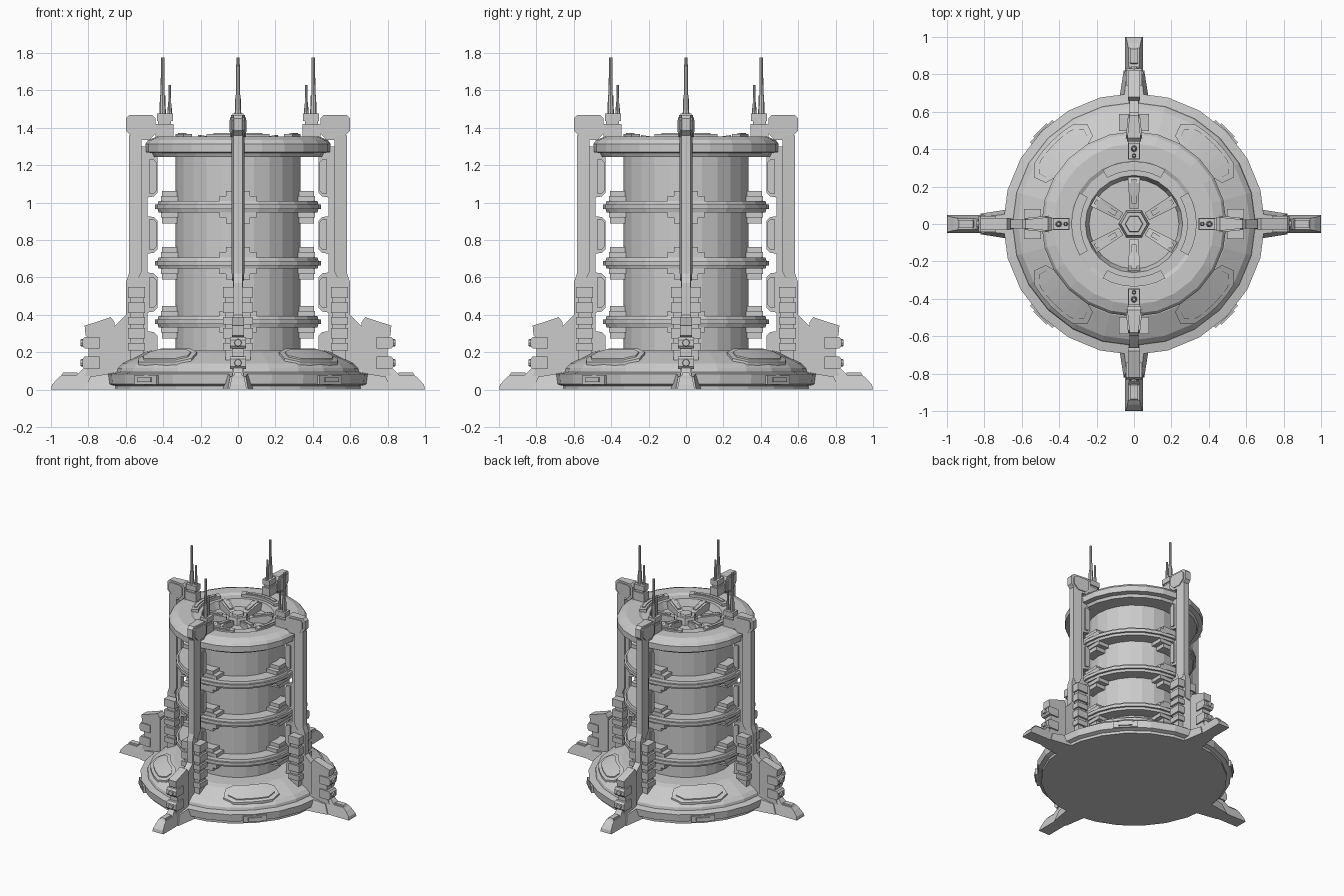
import bpy, bmesh
from math import sin, cos, pi, radians
from mathutils import Matrix

if "Cube" in bpy.data.objects:
    bpy.data.objects.remove(bpy.data.objects["Cube"])

SIDES = 24


def finish(name, bm, angles=(0,)):
    """Turn a bmesh into one object per angle (degrees about z), sharing the mesh."""
    bmesh.ops.recalc_face_normals(bm, faces=bm.faces)
    me = bpy.data.meshes.new(name)
    bm.to_mesh(me)
    bm.free()
    for a in angles:
        ob = bpy.data.objects.new(name, me)
        ob.rotation_euler[2] = radians(a)
        bpy.context.collection.objects.link(ob)


def lathe(name, profile, closed=False):
    """Revolve (r, z) points; open profiles get flat caps at both ends."""
    bm = bmesh.new()
    rings = [[bm.verts.new((r * cos(2 * pi * i / SIDES), r * sin(2 * pi * i / SIDES), z))
              for i in range(SIDES)] for r, z in profile]
    pairs = list(zip(rings, rings[1:] + rings[:1]))
    for a, b in (pairs if closed else pairs[:-1]):
        for i in range(SIDES):
            j = (i + 1) % SIDES
            bm.faces.new((a[i], a[j], b[j], b[i]))
    if not closed:
        bm.faces.new(rings[0])
        bm.faces.new(rings[-1])
    finish(name, bm)


def add_plate(bm, pts, half):
    """Radial plate from an (r, z) outline; half is a width or a function of (r, z)."""
    h = half if callable(half) else (lambda r, z: half)
    a = [bm.verts.new((r, -h(r, z), z)) for r, z in pts]
    b = [bm.verts.new((r, h(r, z), z)) for r, z in pts]
    bm.faces.new(a)
    bm.faces.new(b)
    for i in range(len(pts)):
        j = (i + 1) % len(pts)
        bm.faces.new((a[i], a[j], b[j], b[i]))


def add_box(bm, r0, r1, half, z0, z1):
    add_plate(bm, [(r0, z0), (r1, z0), (r1, z1), (r0, z1)], half)


def add_cyl(bm, loc, rad, rad2, depth, axis='Z', seg=8):
    m = Matrix.Translation(loc)
    if axis == 'X':
        m = m @ Matrix.Rotation(pi / 2, 4, 'Y')
    bmesh.ops.create_cone(bm, cap_ends=True, segments=seg, radius1=rad, radius2=rad2,
                          depth=depth, matrix=m)


def add_arc(bm, r0, r1, span, zb, zt, steps=6, corner=0.0):
    """Curved slab centred on +x; zb and zt give heights as functions of radius."""
    secs = []
    for i in range(steps + 1):
        t = radians(span) * (2 * i / steps - 1)
        c = corner if i in (0, steps) else 0
        a, b = r0 + c, r1 - c
        secs.append([bm.verts.new((r * cos(t), r * sin(t), z)) for r, z in
                     ((a, zb(a)), (b, zb(b)), (b, zt(b)), (a, zt(a)))])
    for s, e in zip(secs, secs[1:]):
        for k in range(4):
            m = (k + 1) % 4
            bm.faces.new((s[k], s[m], e[m], e[k]))
    bm.faces.new(secs[0])
    bm.faces.new(secs[-1])


AXES = (0, 90, 180, 270)
DIAG = (45, 135, 225, 315)
RING_Z = (0.363, 0.677, 0.978)

# Base, drum and top cap
lathe("base", [(0.665, 0), (0.665, 0.02), (0.695, 0.03), (0.70, 0.085), (0.65, 0.095),
               (0.645, 0.115), (0.62, 0.14), (0.50, 0.20), (0.46, 0.21), (0.33, 0.21)])
lathe("drum", [(0.335, 0.2), (0.335, 1.26)])
lathe("top_cap", [(0.33, 1.245), (0.45, 1.245), (0.46, 1.265), (0.495, 1.27), (0.495, 1.315),
                  (0.48, 1.335), (0.43, 1.355), (0.34, 1.355), (0.32, 1.345), (0.26, 1.345),
                  (0.24, 1.29)])

# Rings around the drum, with a grooved edge
for z in RING_Z:
    lathe("drum_ring", [(0.33, z - .03), (0.425, z - .03), (0.43, z - .012), (0.445, z - .012),
                        (0.445, z + .012), (0.43, z + .012), (0.425, z + .03), (0.33, z + .03)],
          closed=True)

# Clamps holding the rings
bm = bmesh.new()
for z in RING_Z:
    add_box(bm, 0.32, 0.405, 0.065, z - 0.088, z + 0.085)
    add_box(bm, 0.32, 0.412, 0.10, z - 0.058, z + 0.058)
finish("ring_clamps", bm, AXES)

# Top hatch: hub, six spokes, arc ridges
bm = bmesh.new()
add_cyl(bm, (0, 0, 1.31), 0.085, 0.07, 0.06, seg=6)
add_cyl(bm, (0, 0, 1.345), 0.05, 0.045, 0.02, seg=6)
finish("hatch_hub", bm, (30,))
bm = bmesh.new()
add_plate(bm, [(0.08, 1.28), (0.25, 1.28), (0.25, 1.345), (0.22, 1.355), (0.08, 1.325)],
          lambda r, z: 0.018 + 0.06 * r)
add_plate(bm, [(0.11, 1.32), (0.24, 1.34), (0.24, 1.362), (0.11, 1.342)], 0.013)
finish("hatch_spoke", bm, range(30, 390, 60))
bm = bmesh.new()
add_arc(bm, 0.285, 0.335, 30, lambda r: 1.33, lambda r: 1.366)
add_arc(bm, 0.30, 0.322, 24, lambda r: 1.36, lambda r: 1.373)
finish("hatch_ridge", bm, AXES)

# Raised panels on the base slope and slots in the rim
slope = lambda r: 0.45 - 0.5 * r
bm = bmesh.new()
add_arc(bm, 0.485, 0.625, 20, lambda r: slope(r) - 0.03, lambda r: slope(r) + 0.012, 6, 0.035)
add_arc(bm, 0.505, 0.605, 17, lambda r: slope(r), lambda r: slope(r) + 0.02, 6, 0.03)
finish("base_panel", bm, DIAG)
bm = bmesh.new()
add_box(bm, 0.66, 0.703, 0.085, 0.028, 0.076)
add_box(bm, 0.66, 0.712, 0.05, 0.04, 0.064)
finish("rim_slot", bm, DIAG)

# Pillar web, notched where it passes each ring
outline = [(0.54, 0.15), (0.54, 1.30), (0.43, 1.30)]
for z in reversed(RING_Z):
    outline += [(0.43, z + .075), (0.45, z + .055), (0.485, z + .05),
                (0.485, z - .05), (0.45, z - .055), (0.43, z - .075)]
outline += [(0.43, 0.15)]
bm = bmesh.new()
add_plate(bm, outline, 0.018)
for z0, z1 in ((1.05, 1.23), (0.75, 0.91), (0.44, 0.60)):
    add_plate(bm, [(.435, z0 + .015), (.45, z0), (.475, z0), (.475, z1), (.45, z1),
                   (.435, z1 - .015)], 0.028)
finish("pillar_web", bm, AXES)

# Pillar outer rail and head
bm = bmesh.new()
add_plate(bm, [(0.515, 0.63), (0.54, 0.58), (0.57, 0.58), (0.583, 0.62), (0.583, 1.36),
               (0.515, 1.36)], lambda r, z: 0.034 - 0.14 * (r - 0.515))
finish("pillar_rail", bm, AXES)
head = [(0.44, 1.37), (0.475, 1.335), (0.55, 1.335), (0.60, 1.385), (0.60, 1.45),
        (0.58, 1.47), (0.46, 1.47), (0.44, 1.45)]
bm = bmesh.new()
add_plate(bm, head, lambda r, z: 0.038 - 0.1 * (r - 0.44))
add_plate(bm, [(0.522 + (r - 0.522) * 0.78, 1.405 + (z - 1.405) * 0.78) for r, z in head],
          lambda r, z: 0.046 - 0.1 * (r - 0.44))
finish("pillar_head", bm, AXES)

# Stacked blocks beside the pillar foot
bm = bmesh.new()
add_box(bm, 0.505, 0.575, 0.066, 0.15, 0.54)
for z0, z1 in ((0.21, 0.25), (0.275, 0.33), (0.35, 0.39), (0.41, 0.465), (0.49, 0.55)):
    add_box(bm, 0.497, 0.588, 0.08, z0, z1)
finish("block_stack", bm, AXES)

# Buttress and foot
bm = bmesh.new()
add_plate(bm, [(0.53, 0.10), (0.53, 0.66), (0.58, 0.63), (0.60, 0.57), (0.60, 0.40),
               (0.67, 0.33), (0.70, 0.33), (0.70, 0.05)], 0.024)
add_plate(bm, [(0.66, 0.03), (0.66, 0.36), (0.68, 0.388), (0.82, 0.342), (0.815, 0.29),
               (0.80, 0.28), (0.80, 0.12), (0.83, 0.05)], 0.032)
for z0, z1 in ((0.22, 0.282), (0.11, 0.178)):
    add_plate(bm, [(0.74, z0), (0.82, z0), (0.832, z0 + .015), (0.832, z1 - .015),
                   (0.82, z1), (0.74, z1)], 0.042)
    add_cyl(bm, (0.833, 0, (z0 + z1) / 2), 0.022, 0.018, 0.02, 'X')
finish("buttress", bm, AXES)
bm = bmesh.new()
add_plate(bm, [(0.62, 0), (1.0, 0), (0.995, 0.025), (0.965, 0.06), (0.94, 0.08),
               (0.86, 0.08), (0.80, 0.14), (0.62, 0.14)], lambda r, z: 0.048 - 0.22 * z)
add_plate(bm, [(0.60, 0), (0.82, 0), (0.79, 0.07), (0.60, 0.10)],
          lambda r, z: 0.09 - 0.25 * max(0, r - 0.68) - 0.3 * z)
add_plate(bm, [(0.84, 0.06), (0.955, 0.06), (0.935, 0.092), (0.86, 0.092)], 0.02)
finish("foot", bm, AXES)

# Antenna mounts and masts
bm = bmesh.new()
add_box(bm, 0.345, 0.44, 0.032, 1.33, 1.42)
add_box(bm, 0.358, 0.428, 0.022, 1.41, 1.44)
add_box(bm, 0.347, 0.432, 0.030, 1.437, 1.478)
finish("antenna_mount", bm, AXES)
bm = bmesh.new()
add_cyl(bm, (0.403, 0, 1.52), 0.018, 0.014, 0.11)
add_cyl(bm, (0.403, 0, 1.67), 0.011, 0.009, 0.21)
add_cyl(bm, (0.365, 0, 1.50), 0.012, 0.010, 0.06)
add_cyl(bm, (0.365, 0, 1.58), 0.008, 0.007, 0.10)
finish("antenna_masts", bm, AXES)
